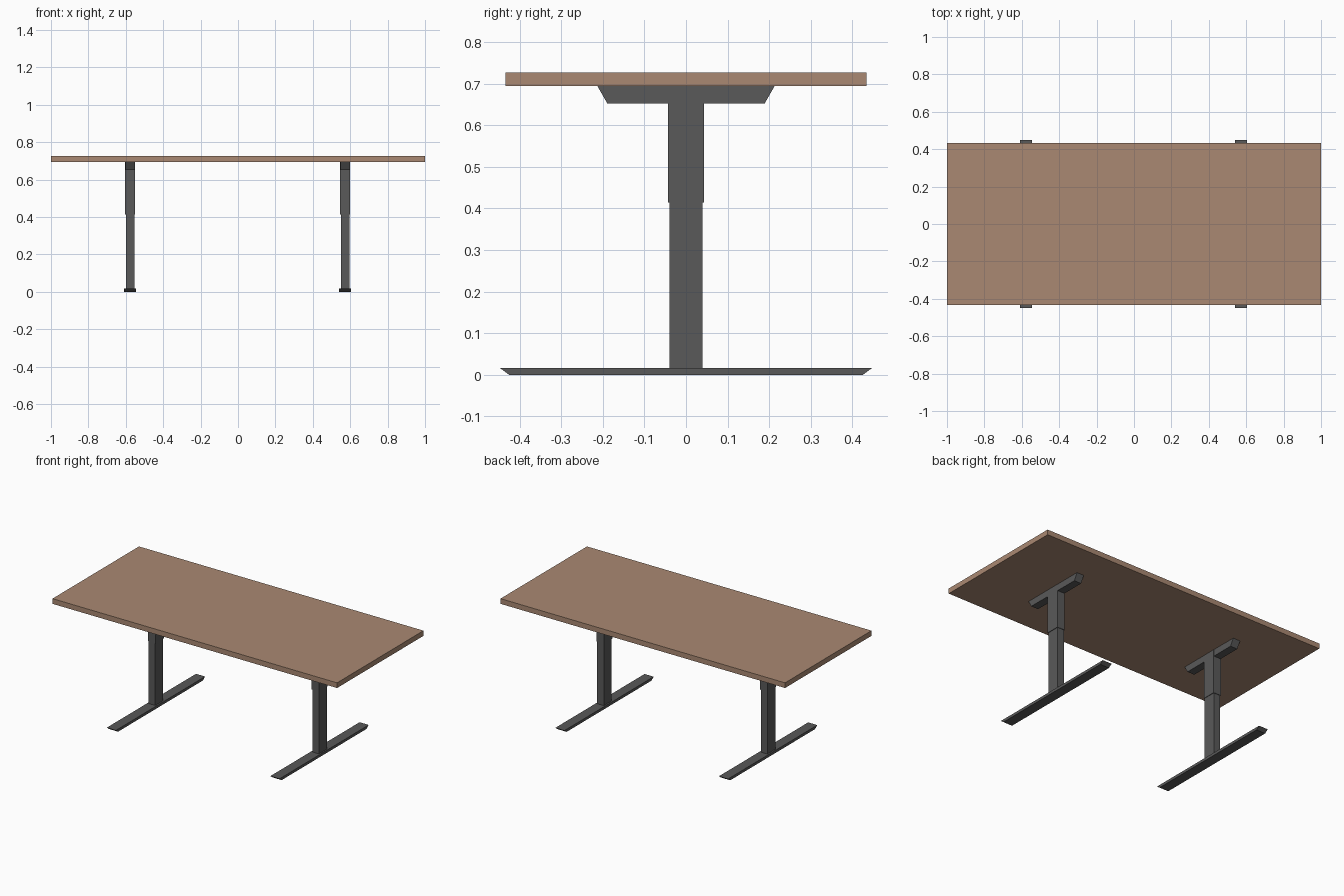
import bpy, bmesh

if "Cube" in bpy.data.objects:
    bpy.data.objects.remove(bpy.data.objects["Cube"])


def material(name, rgb):
    m = bpy.data.materials.new(name)
    m.diffuse_color = (*rgb, 1.0)
    m.use_nodes = True
    m.node_tree.nodes["Principled BSDF"].inputs["Base Color"].default_value = m.diffuse_color
    return m


WOOD = material("warm wood", (0.40, 0.25, 0.17))
STEEL = material("dark grey steel", (0.10, 0.10, 0.10))


def tapered_bar(name, x, width, z0, z1, half_bottom, half_top, mat):
    """Side profile in y/z, extruded along x about the given centre."""
    bm = bmesh.new()
    profile = [(-half_bottom, z0), (half_bottom, z0), (half_top, z1), (-half_top, z1)]
    face = bm.faces.new([bm.verts.new((x - width / 2, y, z)) for y, z in profile])
    ext = bmesh.ops.extrude_face_region(bm, geom=[face])
    moved = [v for v in ext["geom"] if isinstance(v, bmesh.types.BMVert)]
    bmesh.ops.translate(bm, verts=moved, vec=(width, 0, 0))
    bmesh.ops.recalc_face_normals(bm, faces=bm.faces)
    mesh = bpy.data.meshes.new(name)
    bm.to_mesh(mesh)
    bm.free()
    mesh.materials.append(mat)
    obj = bpy.data.objects.new(name, mesh)
    bpy.context.collection.objects.link(obj)
    return obj


# Desk top
tapered_bar("table_top", 0, 2.0, 0.694, 0.727, 0.434, 0.434, WOOD)

# Two telescopic T-legs
for side, x in (("left", -0.577), ("right", 0.573)):
    tapered_bar(side + "_foot", x, 0.064, 0.0, 0.017, 0.425, 0.448, STEEL)
    tapered_bar(side + "_lower_column", x, 0.046, 0.017, 0.415, 0.04, 0.04, STEEL)
    tapered_bar(side + "_upper_column", x, 0.053, 0.414, 0.693, 0.043, 0.043, STEEL)
    tapered_bar(side + "_top_bracket", x, 0.05, 0.652, 0.694, 0.189, 0.213, STEEL)
